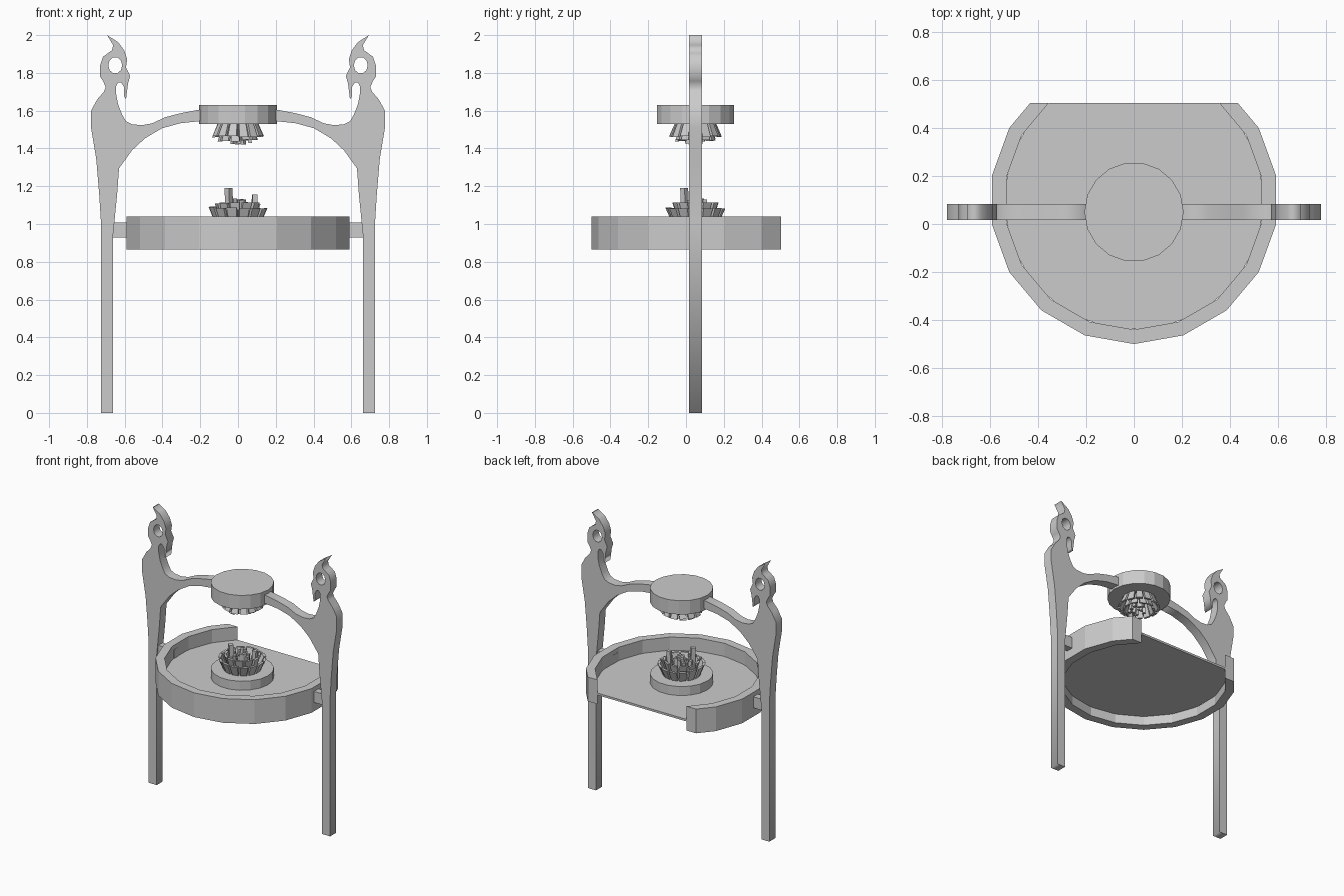
import bpy, bmesh, math, random
from mathutils import Matrix, Vector

cube = bpy.data.objects.get("Cube")
if cube:
    bpy.data.objects.remove(cube, do_unlink=True)

random.seed(4)
MID = 0.05          # depth of the frame and of the round plates
SIDES = 18

stone = bpy.data.materials.new("plain_grey")
stone.use_nodes = True
GREY = (0.6, 0.6, 0.6, 1)
stone.diffuse_color = GREY
stone.node_tree.nodes["Principled BSDF"].inputs["Base Color"].default_value = GREY


def finish(name, bm):
    """Turn a bmesh into a flat shaded grey object."""
    bmesh.ops.recalc_face_normals(bm, faces=bm.faces)
    mesh = bpy.data.meshes.new(name)
    bm.to_mesh(mesh)
    bm.free()
    mesh.materials.append(stone)
    obj = bpy.data.objects.new(name, mesh)
    bpy.context.collection.objects.link(obj)
    return obj


def add_disc(bm, radius, low, high, y):
    place = Matrix.Translation((0, y, (low + high) / 2)) @ Matrix.Rotation(math.pi / 2, 4, 'Z')
    bmesh.ops.create_cone(bm, cap_ends=True, segments=SIDES, radius1=radius,
                          radius2=radius, depth=high - low, matrix=place)


def cut_back(bm):
    """Slice the tray straight across its back and close the cut."""
    bmesh.ops.bisect_plane(bm, geom=bm.verts[:] + bm.edges[:] + bm.faces[:],
                           plane_co=(0, 0.503, 0), plane_no=(0, 1, 0), clear_outer=True)
    bmesh.ops.holes_fill(bm, edges=[e for e in bm.edges if e.is_boundary], sides=0)


# Side frames: leg, horned head with an eye hole, and the arm to the middle
OUTLINE = [
    (.725, 0), (.725, 1), (.735, 1.16), (.75, 1.34), (.778, 1.51), (.778, 1.6),
    (.745, 1.66), (.71, 1.7), (.7, 1.725), (.715, 1.757), (.73, 1.78), (.73, 1.84),
    (.715, 1.885), (.688, 1.905), (.667, 1.92), (.661, 1.947), (.693, 2), (.635, 1.963),
    (.603, 1.92), (.587, 1.873), (.593, 1.83), (.571, 1.783), (.582, 1.745), (.593, 1.66),
    (.603, 1.676), (.603, 1.724), (.619, 1.75), (.635, 1.75), (.645, 1.73), (.645, 1.687),
    (.635, 1.634), (.614, 1.58), (.593, 1.544), (.561, 1.528), (.508, 1.523), (.455, 1.533),
    (.386, 1.565), (.307, 1.586), (.18, 1.61), (.18, 1.547), (.307, 1.533), (.402, 1.507),
    (.492, 1.454), (.561, 1.39), (.63, 1.294), (.64, 1.157), (.661, .944), (.661, 0)]
EYE = [(.65 + .037 * math.cos(a), 1.84 + .044 * math.sin(a))
       for a in (math.tau * k / 10 for k in range(10))]


def side_frame(name, side):
    curve = bpy.data.curves.new(name, 'CURVE')
    curve.dimensions = '2D'
    curve.fill_mode = 'BOTH'
    curve.extrude = 0.034
    for points in (OUTLINE, EYE):
        spline = curve.splines.new('POLY')
        spline.points.add(len(points) - 1)
        for point, (x, z) in zip(spline.points, points):
            point.co = (side * x, z, 0, 1)
        spline.use_cyclic_u = True
    helper = bpy.data.objects.new(name + "_curve", curve)
    bpy.context.collection.objects.link(helper)
    bpy.context.view_layer.update()
    flat = bpy.data.meshes.new_from_object(helper.evaluated_get(bpy.context.evaluated_depsgraph_get()))
    bpy.data.objects.remove(helper)
    bm = bmesh.new()
    bm.from_mesh(flat)
    bmesh.ops.remove_doubles(bm, verts=bm.verts, dist=0.0001)
    bm.transform(Matrix.Translation((0, MID, 0)) @ Matrix.Rotation(math.pi / 2, 4, 'X'))
    finish(name, bm)


# Stub that joins a leg to the tray wall
def tray_support(name, side):
    bm = bmesh.new()
    bmesh.ops.create_cube(bm, matrix=Matrix.Translation((side * .6, MID, .968))
                          @ Matrix.Diagonal((.14, .05, .08, 1)))
    finish(name, bm)


for word, side in (("left", 1), ("right", -1)):
    side_frame(word + "_frame", side)
    tray_support(word + "_tray_support", side)

# Tray wall: a faceted ring, open at the back
bm = bmesh.new()
section = [(.6, .865), (.6, 1.04), (.54, 1.04), (.54, .865)]
loops = []
for k in range(SIDES):
    a = math.tau * k / SIDES - math.pi / 2
    loops.append([bm.verts.new((r * math.cos(a), .1 + r * math.sin(a), z)) for r, z in section])
for k, here in enumerate(loops):
    after = loops[(k + 1) % SIDES]
    for j in range(4):
        i = (j + 1) % 4
        bm.faces.new((here[j], after[j], after[i], here[i]))
cut_back(bm)
finish("tray_wall", bm)

# Tray floor, raised inside the wall
bm = bmesh.new()
add_disc(bm, .545, .93, .945, .1)
cut_back(bm)
finish("tray_floor", bm)

# Round plates that carry the clusters
for name, low, high in (("lower_plate", .94, 1.01), ("upper_plate", 1.53, 1.63)):
    bm = bmesh.new()
    add_disc(bm, .207, low, high, MID)
    finish(name, bm)


def add_shard(bm, foot, tip, width, thick, flare, angle):
    """Four sided shard from foot to tip (radius, height), turned about the axis."""
    turn = Matrix.Rotation(angle, 4, 'Z')
    rings = []
    for (r, z), w in ((foot, width), (tip, width * flare)):
        rings.append([bm.verts.new(turn @ Vector((r + sx * thick, sy * w, z)))
                      for sx, sy in ((-1, -1), (1, -1), (1, 1), (-1, 1))])
    bm.faces.new(rings[0])
    bm.faces.new(rings[1])
    for j in range(4):
        i = (j + 1) % 4
        bm.faces.new((rings[0][j], rings[0][i], rings[1][i], rings[1][j]))


# Clusters: flared petals outside, slabs within, loose shards in the core
def cluster(name, z, scale, up):
    bm = bmesh.new()
    for count, foot, tip, width, thick in ((14, .115, (.147, .075), .021, .009),
                                           (11, .08, (.112, .098), .02, .008)):
        for k in range(count):
            rise = tip[1] + random.uniform(-.004, .008)
            add_shard(bm, (foot, 0), (tip[0], rise), width, thick, 1.3, math.tau * k / count)
    for k in range(16):
        r = random.uniform(.015, .075)
        add_shard(bm, (r * .8, 0), (r, random.uniform(.08, .125)), .012, .011, 1, k * 2.4)
    if up > 0:
        add_shard(bm, (.07, 0), (.078, .18), .015, .015, 1, math.radians(230))
        add_shard(bm, (.085, 0), (.09, .145), .013, .013, 1, math.radians(10))
    bm.transform(Matrix.Translation((0, MID, z)) @ Matrix.Diagonal((scale, scale, up * scale, 1)))
    finish(name, bm)


cluster("lower_cluster", 1.01, 1, 1)
cluster("upper_cluster", 1.53, .88, -1)
